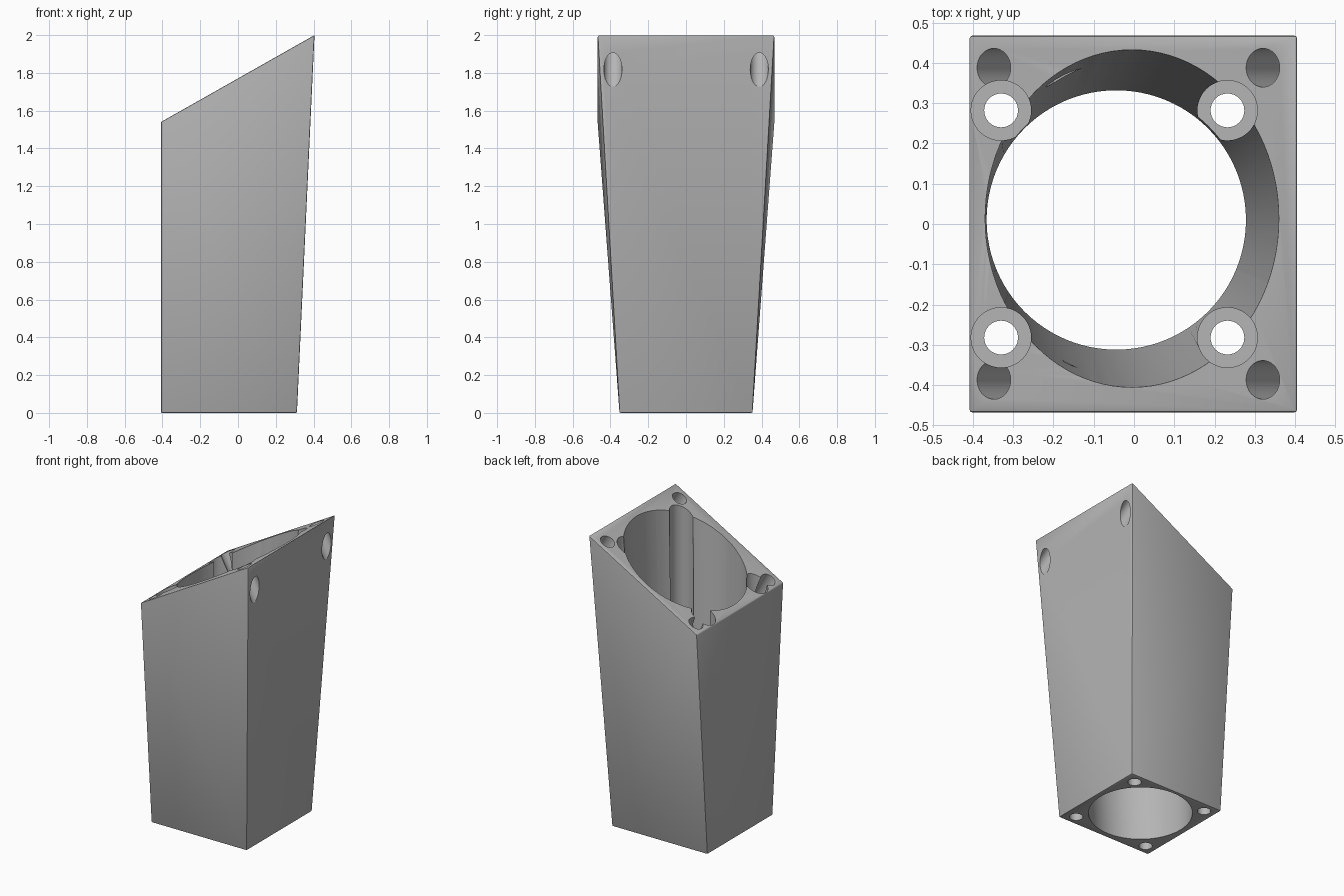
import bpy, bmesh, math
from mathutils import Vector, Matrix

default = bpy.data.objects.get("Cube")
if default:
    bpy.data.objects.remove(default, do_unlink=True)

grey = bpy.data.materials.new("plain grey")
grey.use_nodes = True
colour = (0.46, 0.46, 0.46, 1)
grey.diffuse_color = colour
grey.node_tree.nodes["Principled BSDF"].inputs["Base Color"].default_value = colour

# Sloped top: low on the -x side, high on the +x side
LEFT, RIGHT, LOW, HIGH = -0.408, 0.405, 1.54, 2.0
SLOPE = (HIGH - LOW) / (RIGHT - LEFT)
TILT = math.atan(SLOPE)
NORMAL = Vector((-math.sin(TILT), 0, math.cos(TILT)))


def on_top(x, y):
    return Vector((x, y, LOW + (x - LEFT) * SLOPE))


def make_object(name, bm):
    bmesh.ops.recalc_face_normals(bm, faces=bm.faces)
    mesh = bpy.data.meshes.new(name)
    bm.to_mesh(mesh)
    bm.free()
    mesh.materials.append(grey)
    obj = bpy.data.objects.new(name, mesh)
    bpy.context.collection.objects.link(obj)
    return obj


def loft(name, rings, sides):
    """Round solid through (centre, radius, tilt) rings."""
    bm = bmesh.new()
    loops = []
    for centre, radius, tilt in rings:
        turn = Matrix.Rotation(-tilt, 3, 'Y')
        loop = []
        for i in range(sides):
            a = math.tau * i / sides
            flat = Vector((math.cos(a), math.sin(a), 0)) * radius
            loop.append(bm.verts.new(Vector(centre) + turn @ flat))
        loops.append(loop)
    for a, b in zip(loops, loops[1:]):
        for i in range(sides):
            j = (i + 1) % sides
            face = bm.faces.new((a[i], a[j], b[j], b[i]))
            face.smooth = True
    bm.faces.new(loops[0])
    bm.faces.new(loops[-1])
    return make_object(name, bm)


# Tapered body: convex hull of the small base and the larger sloped top
bm = bmesh.new()
for s in (-1, 1):
    for x in (LEFT, 0.312):
        bm.verts.new((x, 0.352 * s, 0))
    for x in (LEFT, RIGHT):
        bm.verts.new(on_top(x, 0.468 * s))
bmesh.ops.convex_hull(bm, input=bm.verts)
bmesh.ops.dissolve_limit(bm, angle_limit=0.01, verts=bm.verts, edges=bm.edges)
corners = [e for e in bm.edges if e.calc_face_angle() > 0.6]
bmesh.ops.bevel(bm, geom=corners, offset=0.006, segments=2, profile=0.5, affect='EDGES')
body = make_object("tapered_duct_body", bm)

cutters = []

# Main bore: upright circle at the base, tilted circle at the top
base_centre = Vector((-0.044, 0.01, 0))
top_centre = on_top(-0.005, 0.0135)
cutters.append(loft("main_bore", [
    (base_centre - Vector((0, 0, 0.05)), 0.322, 0),
    (base_centre, 0.322, 0),
    (top_centre, 0.419, TILT),
    (top_centre + NORMAL * 0.05, 0.419, TILT)], 96))

for y in (-0.282, 0.282):
    for x in (-0.33, 0.232):
        # Base screw holes with deep counterbores for access from above
        cutters.append(loft("counterbore", [((x, y, 0.08), 0.0745, 0), ((x, y, 2.2), 0.0745, 0)], 48))
        cutters.append(loft("base_screw_hole", [((x, y, -0.1), 0.042, 0), ((x, y, 0.2), 0.042, 0)], 32))

for y in (-0.387, 0.388):
    for x in (-0.348, 0.32):
        # Screw holes square to the sloped top
        p = on_top(x, y)
        cutters.append(loft("top_screw_hole", [
            (p - NORMAL * 0.36, 0.048, TILT), (p + NORMAL * 0.08, 0.048, TILT)], 32))

# Cut everything out of the body, then drop the cutters
bpy.context.view_layer.objects.active = body
for cutter in cutters:
    cutter.hide_render = True
    mod = body.modifiers.new(cutter.name, 'BOOLEAN')
    mod.operation = 'DIFFERENCE'
    mod.solver = 'EXACT'
    mod.object = cutter
    bpy.ops.object.modifier_apply(modifier=mod.name)
for cutter in cutters:
    bpy.data.objects.remove(cutter, do_unlink=True)

# Smooth bores, crisp rims
body.data.set_sharp_from_angle(angle=math.radians(30))
